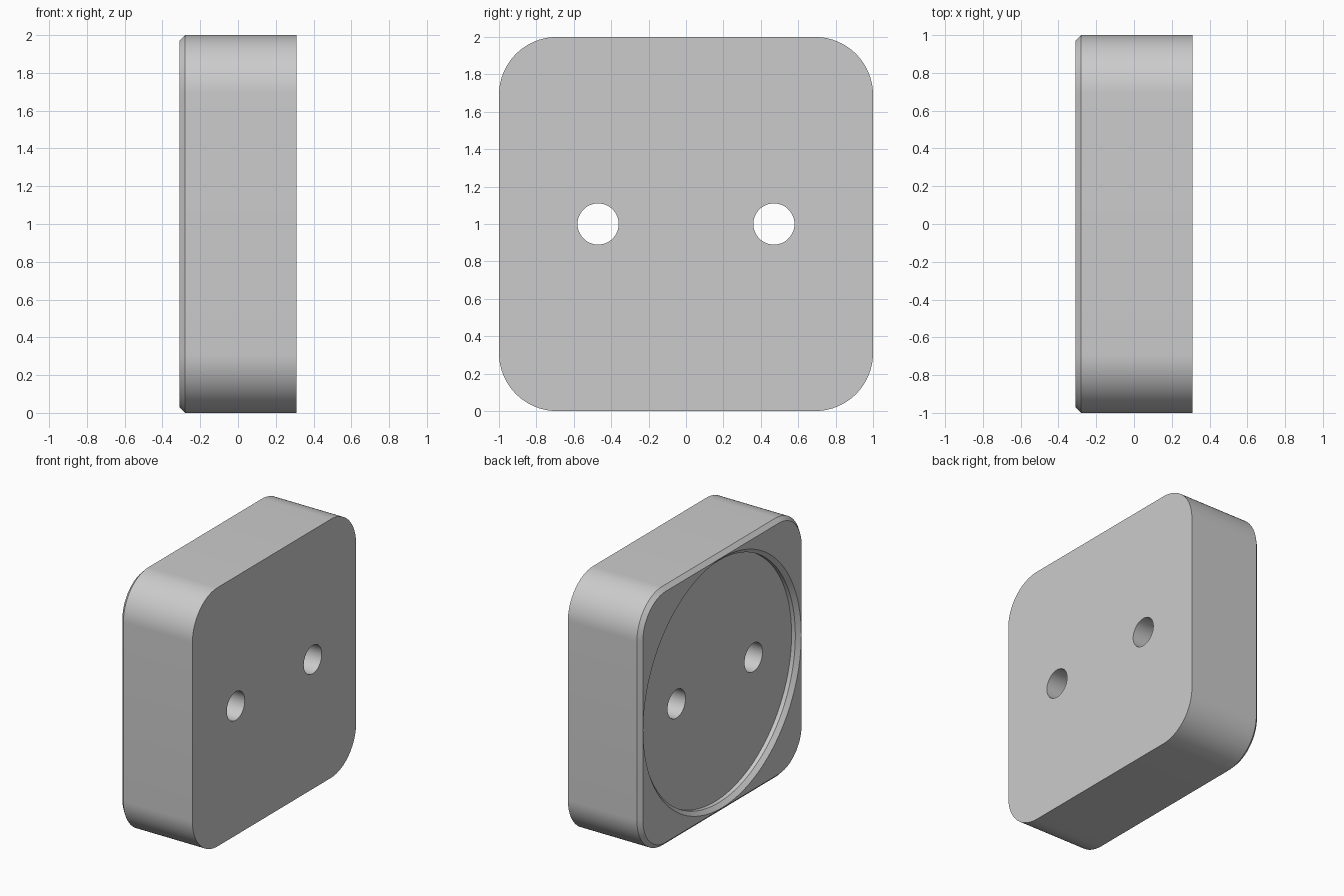
import bpy
import bmesh
import math
from mathutils import Matrix

cube = bpy.data.objects.get("Cube")
if cube:
    bpy.data.objects.remove(cube, do_unlink=True)

HALF = 0.31       # half thickness along x
CORNER = 0.31     # corner radius
CHAMFER = 0.03
RIM = 0.965       # recess opening radius
DEPTH = 0.062     # recess depth
HOLE = 0.11
HOLE_Y = 0.47

grey = bpy.data.materials.new("plain grey")
grey.use_nodes = True
colour = (0.6, 0.6, 0.6, 1)
grey.diffuse_color = colour
grey.node_tree.nodes["Principled BSDF"].inputs["Base Color"].default_value = colour


def add_object(name, bm):
    mesh = bpy.data.meshes.new(name)
    bmesh.ops.recalc_face_normals(bm, faces=bm.faces)
    bm.to_mesh(mesh)
    bm.free()
    mesh.materials.append(grey)
    obj = bpy.data.objects.new(name, mesh)
    bpy.context.collection.objects.link(obj)
    return obj


def turned_cutter(name, profile, y, steps):
    """Solid turned about the x direction from (x, radius) pairs."""
    bm = bmesh.new()
    rings = []
    for x, r in profile:
        angles = [2 * math.pi * i / steps for i in range(steps)]
        rings.append([bm.verts.new((x, y + r * math.cos(a), 1 + r * math.sin(a)))
                      for a in angles])
    for a, b in zip(rings, rings[1:]):
        for i in range(steps):
            j = (i + 1) % steps
            bm.faces.new((a[i], a[j], b[j], b[i]))
    bm.faces.new(rings[0])
    bm.faces.new(rings[-1])
    obj = add_object(name, bm)
    obj.hide_render = True
    return obj


# Rounded square block
bm = bmesh.new()
bmesh.ops.create_cube(bm, size=2, matrix=Matrix.Translation((0, 0, 1)) @ Matrix.Diagonal((HALF, 1, 1, 1)))
long_edges = [e for e in bm.edges if abs(e.verts[0].co.x - e.verts[1].co.x) > HALF]
bmesh.ops.bevel(bm, geom=long_edges, offset=CORNER, segments=20, profile=0.5, affect='EDGES')

# Chamfer around the recessed side
rim_edges = [e for e in bm.edges if all(v.co.x < -HALF + 0.001 for v in e.verts)]
bmesh.ops.bevel(bm, geom=rim_edges, offset=CHAMFER, segments=1, affect='EDGES')
body = add_object("block", bm)

# Round recess with a chamfered lip, and two through holes
floor_radius = RIM - CHAMFER
cutters = [turned_cutter("recess_cutter", [
    (-HALF - 0.1, RIM), (-HALF, RIM),
    (-HALF + CHAMFER, floor_radius), (-HALF + DEPTH, floor_radius)], 0, 128)]
for side, y in (("front", -HOLE_Y), ("back", HOLE_Y)):
    cutters.append(turned_cutter(side + "_hole_cutter", [(-0.5, HOLE), (0.5, HOLE)], y, 48))

bpy.ops.object.select_all(action='DESELECT')
bpy.context.view_layer.objects.active = body
body.select_set(True)
for cutter in cutters:
    mod = body.modifiers.new(cutter.name, 'BOOLEAN')
    mod.operation = 'DIFFERENCE'
    mod.solver = 'EXACT'
    mod.object = cutter
    bpy.ops.object.modifier_apply(modifier=mod.name)
for cutter in cutters:
    bpy.data.objects.remove(cutter, do_unlink=True)

bpy.ops.object.shade_smooth_by_angle(angle=math.radians(30))
